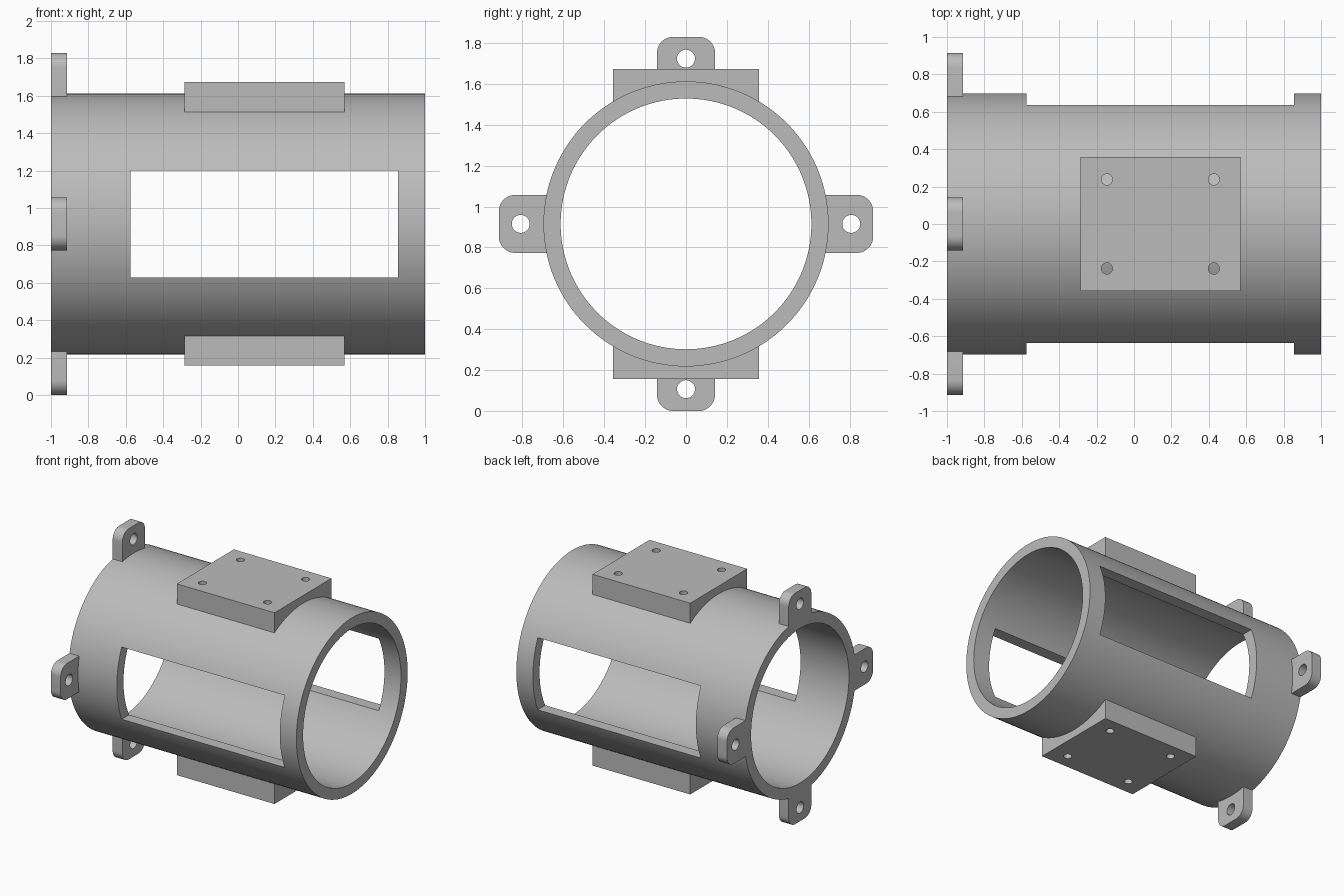
import bpy, bmesh, math
from mathutils import Matrix, Vector

if "Cube" in bpy.data.objects:
    bpy.data.objects.remove(bpy.data.objects["Cube"], do_unlink=True)

CZ = 0.915            # height of the tube axis
R_OUT, R_IN = 0.697, 0.613
SEG = 128
AXIS = Vector((0, 0, CZ))

grey = bpy.data.materials.new("plain grey")
grey.use_nodes = True
COLOUR = (0.5, 0.5, 0.5, 1)
grey.diffuse_color = COLOUR
grey.node_tree.nodes["Principled BSDF"].inputs["Base Color"].default_value = COLOUR


def make(name, bm):
    bmesh.ops.recalc_face_normals(bm, faces=bm.faces[:])
    mesh = bpy.data.meshes.new(name)
    bm.to_mesh(mesh)
    bm.free()
    mesh.materials.append(grey)
    ob = bpy.data.objects.new(name, mesh)
    bpy.context.collection.objects.link(ob)
    return ob


def box(name, lo, hi):
    lo, hi = Vector(lo), Vector(hi)
    bm = bmesh.new()
    bmesh.ops.create_cube(bm, size=1)
    bmesh.ops.scale(bm, vec=hi - lo, verts=bm.verts)
    bmesh.ops.translate(bm, vec=(lo + hi) / 2, verts=bm.verts)
    return make(name, bm)


def rod(name, centre, radius, length, axis, seg=32):
    bm = bmesh.new()
    bmesh.ops.create_cone(bm, cap_ends=True, segments=seg, radius1=radius,
                          radius2=radius, depth=length)
    turn = Matrix.Rotation(math.pi / 2, 4, 'Y') if axis == 'X' else Matrix()
    bmesh.ops.transform(bm, matrix=Matrix.Translation(centre) @ turn, verts=bm.verts)
    return make(name, bm)


def cut(ob, cutters):
    """Subtract each cutter, bake the result and discard the cutters."""
    for c in cutters:
        c.hide_render = True
        m = ob.modifiers.new("cut", 'BOOLEAN')
        m.operation, m.solver, m.object = 'DIFFERENCE', 'EXACT', c
    deps = bpy.context.evaluated_depsgraph_get()
    mesh = bpy.data.meshes.new_from_object(ob.evaluated_get(deps))
    ob.modifiers.clear()
    ob.data = mesh
    for c in cutters:
        bpy.data.objects.remove(c, do_unlink=True)


def smooth(ob):
    bpy.ops.object.select_all(action='DESELECT')
    ob.select_set(True)
    bpy.context.view_layer.objects.active = ob
    bpy.ops.object.shade_smooth_by_angle(angle=math.radians(30))


def tube_core():
    # Slightly inside the outer wall so attached parts seat into the tube
    return rod("core_cutter", AXIS, R_OUT - 0.002, 3, 'X', SEG)


# Tube with a window through its front and back
tube = rod("tube", AXIS, R_OUT, 2, 'X', SEG)
cut(tube, [rod("bore_cutter", AXIS, R_IN, 3, 'X', SEG),
           box("window_cutter", (-0.575, -1, CZ - 0.286), (0.855, 1, CZ + 0.286))])
smooth(tube)

# Mounting pads above and below, each with four screw holes
for name, side in (("top_pad", 1), ("bottom_pad", -1)):
    z0, z1 = sorted((CZ + side * 0.5, CZ + side * 0.758))
    pad = box(name, (-0.287, -0.357, z0), (0.57, 0.357, z1))
    holes = [rod("screw_cutter", (x, y, CZ + side * 0.7), 0.03, 0.5, 'Z')
             for x in (-0.145, 0.427) for y in (-0.238, 0.238)]
    cut(pad, [tube_core()] + holes)
    smooth(pad)

# Four rounded ears around the left-hand rim, each with a bolt hole
HALF, TIP, ROUND = 0.142, 0.915, 0.08
outline = [(-HALF, 0.6), (HALF, 0.6)]
for sx, start in ((1, 0), (-1, 90)):
    for i in range(11):
        a = math.radians(start + 9 * i)
        outline.append((sx * (HALF - ROUND) + ROUND * math.cos(a),
                        TIP - ROUND + ROUND * math.sin(a)))

for i, name in enumerate(("top_ear", "front_ear", "bottom_ear", "back_ear")):
    spin = Matrix.Translation(AXIS) @ Matrix.Rotation(i * math.pi / 2, 4, 'X')
    bm = bmesh.new()
    face = bm.faces.new([bm.verts.new((-1, y, z)) for y, z in outline])
    ext = bmesh.ops.extrude_face_region(bm, geom=[face])
    bmesh.ops.translate(bm, vec=(0.085, 0, 0),
                        verts=[v for v in ext["geom"] if isinstance(v, bmesh.types.BMVert)])
    bmesh.ops.transform(bm, matrix=spin, verts=bm.verts)
    ear = make(name, bm)
    cut(ear, [tube_core(),
              rod("bolt_cutter", spin @ Vector((-0.95, 0, 0.808)), 0.044, 0.4, 'X')])
    smooth(ear)
